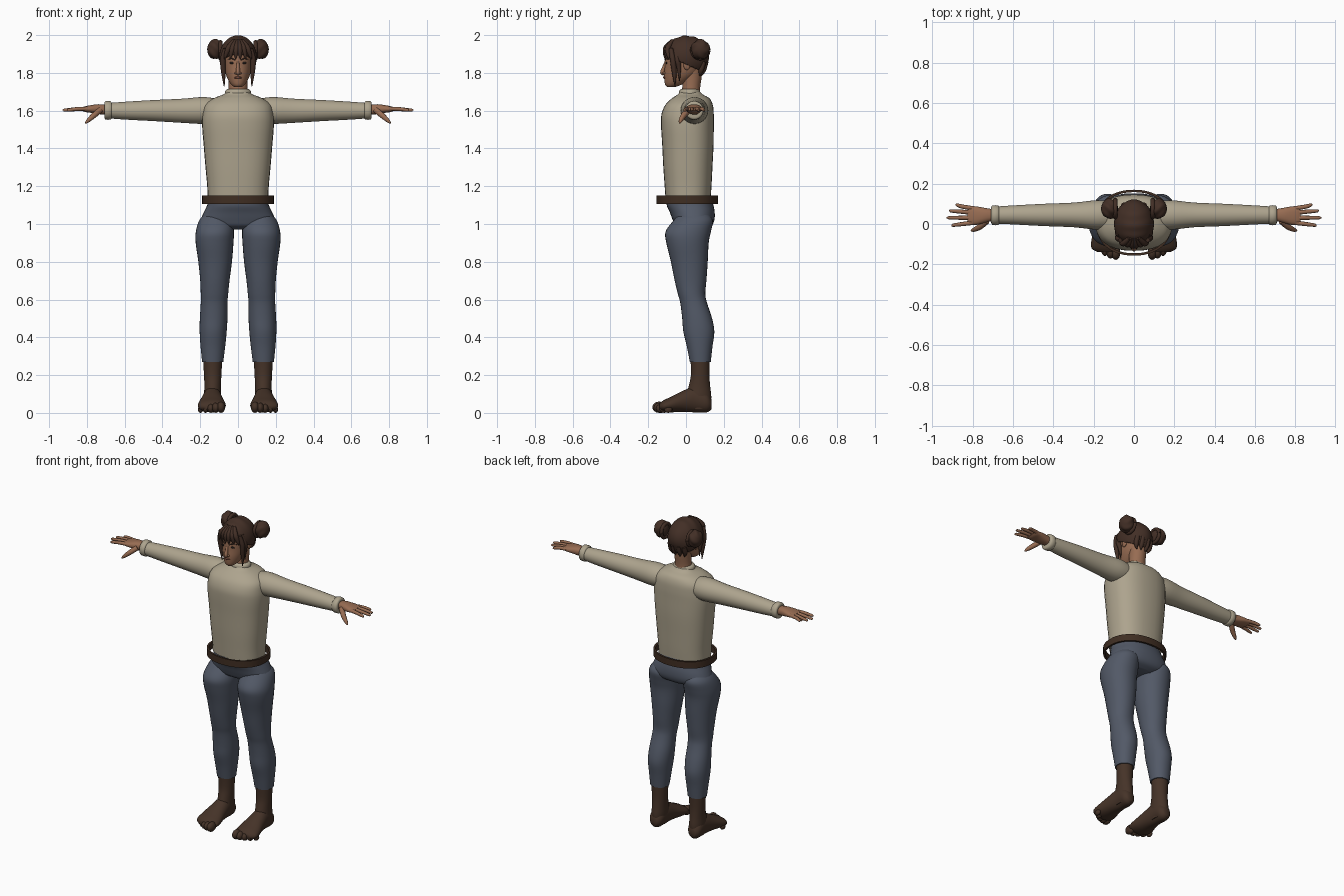
import bpy, bmesh
from math import sin, cos, pi, atan2, radians, copysign
from mathutils import Vector, Matrix

cube = bpy.data.objects.get("Cube")
if cube:
    bpy.data.objects.remove(cube, do_unlink=True)


def material(name, *rgb):
    mat = bpy.data.materials.new(name)
    mat.use_nodes = True
    colour = (*rgb, 1)
    mat.diffuse_color = colour
    bsdf = mat.node_tree.nodes["Principled BSDF"]
    bsdf.inputs["Base Color"].default_value = colour
    bsdf.inputs["Roughness"].default_value = 0.8
    return mat


WOOL = material("cream wool", .42, .37, .27)
DENIM = material("slate denim", .085, .1, .135)
BOOT = material("boot brown", .06, .033, .021)
BELT = material("belt brown", .05, .027, .016)
SKIN = material("skin", .31, .15, .085)
HAIR = material("dark brown hair", .055, .028, .019)
LIP = material("lips", .2, .075, .05)
EYE = material("dark eye", .02, .014, .012)


def finish(name, bm, mat, mirror):
    """Turn a bmesh into a smooth shaded object, optionally mirrored in x."""
    bmesh.ops.remove_doubles(bm, verts=bm.verts, dist=.00005)
    bmesh.ops.recalc_face_normals(bm, faces=bm.faces)
    mesh = bpy.data.meshes.new(name)
    bm.to_mesh(mesh)
    bm.free()
    mesh.materials.append(mat)
    obj = bpy.data.objects.new(name, mesh)
    bpy.context.collection.objects.link(obj)
    bpy.ops.object.select_all(action="DESELECT")
    obj.select_set(True)
    bpy.context.view_layer.objects.active = obj
    bpy.ops.object.shade_smooth_by_angle(angle=radians(50))
    if mirror:
        obj.modifiers.new("Mirror", "MIRROR").use_mirror_merge = False
    return obj


def smooth_rows(rows, steps):
    """Catmull-Rom interpolation between rows of numbers."""
    out = []
    last = len(rows) - 1
    for i in range(last):
        a, b, c, d = (rows[max(0, min(last, i + k))] for k in (-1, 0, 1, 2))
        for s in range(steps):
            t = s / steps
            out.append([q + t / 2 * (r - p + t * (2*p - 5*q + 4*r - w + t * (3*q - p - 3*r + w)))
                        for p, q, r, w in zip(a, b, c, d)])
    return out + [list(rows[-1])]


def skin_rings(name, rings, mat, mirror, cap=True):
    bm = bmesh.new()
    loops = [[bm.verts.new(p) for p in ring] for ring in rings]
    n = len(loops[0])
    for lower, upper in zip(loops, loops[1:]):
        for i in range(n):
            j = (i + 1) % n
            bm.faces.new((lower[i], lower[j], upper[j], upper[i]))
    if cap:
        bm.faces.new(loops[0])
        bm.faces.new(loops[-1])
    return finish(name, bm, mat, mirror)


def loft(name, rows, mat, axis="z", mirror=False, power=2.0, steps=4, cap=True, n=32):
    """Rows are (position, a min, a max, b min, b max) along the axis."""
    place = {"x": lambda t, a, b: (t, a, b), "y": lambda t, a, b: (a, t, b),
             "z": lambda t, a, b: (a, b, t)}[axis]
    rings = []
    for t, a0, a1, b0, b1 in smooth_rows(rows, steps):
        ring = []
        for i in range(n):
            c, s = cos(2 * pi * i / n), sin(2 * pi * i / n)
            c, s = (copysign(abs(v) ** (2 / power), v) for v in (c, s))
            ring.append(place(t, (a0 + a1 + c * (a1 - a0)) / 2, (b0 + b1 + s * (b1 - b0)) / 2))
        rings.append(ring)
    return skin_rings(name, rings, mat, mirror, cap)


def trunk(name, rows, mat, **options):
    """Symmetric loft: rows are (z, half width, y min, y max)."""
    return loft(name, [(z, -w, w, y0, y1) for z, w, y0, y1 in rows], mat, **options)


def tube(name, path, mat, mirror=False, n=10):
    """Tapered tube through (x, y, z, radius) points."""
    rows = smooth_rows(path, 5)
    pts = [Vector(r[:3]) for r in rows]
    rings = []
    for i, row in enumerate(rows):
        way = pts[min(i + 1, len(pts) - 1)] - pts[max(i - 1, 0)]
        side = way.cross(Vector((.3, 1, .2))).normalized()
        up = way.cross(side).normalized()
        rings.append([pts[i] + row[3] * (cos(2 * pi * k / n) * side + sin(2 * pi * k / n) * up)
                      for k in range(n)])
    return skin_rings(name, rings, mat, mirror)


def blob(name, centre, radii, mat, mirror=False, ripple=None, cut=None, detail=24):
    """Ellipsoid with optional surface ripple and one cutting plane."""
    bm = bmesh.new()
    bmesh.ops.create_uvsphere(bm, u_segments=detail, v_segments=detail // 2, radius=1)
    if ripple:
        for v in bm.verts:
            v.co *= 1 + ripple(v.co)
    bm.transform(Matrix.Translation(centre) @ Matrix.Diagonal((*radii, 1)))
    if cut:
        bmesh.ops.bisect_plane(bm, geom=bm.verts[:] + bm.edges[:] + bm.faces[:],
                               plane_co=cut[0], plane_no=cut[1], clear_inner=True)
    return finish(name, bm, mat, mirror)


# Sweater
trunk("sweater_body", [
    (1.13, .16, -.108, .13), (1.2, .163, -.113, .135), (1.3, .172, -.12, .14),
    (1.42, .182, -.126, .146), (1.52, .19, -.132, .147), (1.58, .188, -.13, .147),
    (1.63, .175, -.11, .142), (1.665, .13, -.075, .125), (1.685, .08, -.045, .09),
    (1.7, .06, -.032, .075)], WOOL, power=2.4)
loft("sleeve", [
    (.1, -.02, .11, 1.54, 1.66), (.18, -.028, .118, 1.53, 1.672), (.3, -.016, .106, 1.536, 1.663),
    (.45, -.01, .1, 1.545, 1.656), (.6, -.002, .092, 1.553, 1.647),
    (.69, .002, .086, 1.56, 1.64)], WOOL, axis="x", mirror=True)
loft("cuff", [(.668, .004, .084, 1.562, 1.64), (.674, -.005, .092, 1.553, 1.65),
              (.702, -.005, .092, 1.553, 1.65), (.708, .006, .082, 1.565, 1.638)],
     WOOL, axis="x", mirror=True, steps=2)
trunk("collar", [(1.675, .066, -.035, .078), (1.685, .07, -.038, .078),
                 (1.705, .067, -.036, .074), (1.714, .056, -.026, .068)], WOOL, steps=3)

# Belt: a loose closed band
outer, inner = (.19, -.157, .17), (.178, -.145, .158)
low, high = 1.107, 1.15
trunk("belt", [(low, *outer), (high, *outer), (high, *inner), (low, *inner), (low, *outer)],
      BELT, power=2.2, steps=1, cap=False, n=48)

# Trousers
trunk("trouser_hips", [
    (1.14, .155, -.1, .13), (1.1, .163, -.102, .145), (1.06, .182, -.085, .152),
    (1.02, .195, -.07, .15), (.99, .17, -.055, .135), (.97, .09, -.02, .1)], DENIM, power=2.3)
loft("trouser_leg", [
    (1.06, .07, .17, -.03, .11), (1.02, .03, .205, -.065, .142), (.96, .022, .223, -.108, .132),
    (.9, .024, .224, -.104, .12), (.8, .032, .21, -.08, .115), (.7, .045, .2, -.06, .108),
    (.63, .052, .197, -.043, .102), (.58, .056, .197, -.03, .112), (.5, .056, .202, -.02, .138),
    (.43, .06, .203, -.014, .15), (.35, .068, .198, .005, .14),
    (.27, .078, .19, .02, .131)], DENIM, mirror=True, power=2.1)

# Boots with toes
loft("boot_shaft", [
    (.285, .083, .185, .024, .126), (.2, .088, .18, .026, .124), (.14, .09, .178, .014, .128),
    (.08, .09, .18, .0, .134), (.02, .1, .172, .01, .125)], BOOT, mirror=True)
loft("foot", [
    (.135, .115, .16, .02, .07), (.11, .094, .18, .003, .11), (.05, .088, .184, .003, .14),
    (-.02, .078, .197, .005, .115), (-.08, .066, .211, .003, .085),
    (-.12, .066, .21, .005, .066), (-.14, .08, .18, .015, .05)], BOOT, axis="y", mirror=True)
for i in range(5):
    r = .03 - .003 * i
    blob("toe", (.09 + .027 * i, -.142 + .003 * i * i, r), (r * .75, r * 1.2, r),
         BOOT, mirror=True, detail=16)

# Hands
loft("palm", [
    (.69, .018, .072, 1.578, 1.63), (.74, .006, .08, 1.582, 1.634), (.78, -.004, .087, 1.589, 1.629),
    (.81, -.004, .088, 1.593, 1.623), (.825, .004, .082, 1.6, 1.618)],
     SKIN, axis="x", mirror=True, power=2.4, n=20)
for name, y, spread, tip in [("index_finger", .006, -.012, .905), ("middle_finger", .031, .0, .925),
                             ("ring_finger", .056, .009, .915), ("little_finger", .078, .016, .885)]:
    tube(name, [(.8, y, 1.61, .011), (.85, y + spread / 2, 1.609, .0105),
                (tip - .008, y + spread, 1.603, .008), (tip, y + spread, 1.602, .003)],
         SKIN, mirror=True)
tube("thumb", [(.73, .015, 1.603, .016), (.765, -.014, 1.573, .015),
               (.795, -.029, 1.546, .01), (.808, -.034, 1.533, .003)], SKIN, mirror=True)

# Neck and head
trunk("neck", [(1.66, .055, -.028, .075), (1.72, .05, -.02, .075), (1.78, .05, -.02, .083),
               (1.85, .055, -.02, .09)], SKIN)
trunk("head", [
    (1.724, .018, -.098, -.06), (1.735, .033, -.109, -.03), (1.755, .048, -.114, .01),
    (1.79, .064, -.116, .06), (1.83, .073, -.113, .085), (1.88, .078, -.11, .098),
    (1.93, .074, -.098, .092), (1.965, .05, -.06, .06)], SKIN)
tube("nose", [(0, -.106, 1.862, .006), (0, -.117, 1.83, .009), (0, -.124, 1.803, .0125),
              (0, -.116, 1.792, .007)], SKIN)
blob("nostril", (.011, -.115, 1.799), (.008, .009, .007), SKIN, mirror=True, detail=12)
blob("ear", (.077, .005, 1.845), (.009, .019, .03), SKIN, mirror=True, detail=16)
tube("lips", [(-.023, -.108, 1.774, .002), (0, -.116, 1.776, .006), (.023, -.108, 1.774, .002)], LIP)
blob("eye", (.032, -.103, 1.853), (.014, .004, .006), EYE, mirror=True, detail=16)
tube("eyebrow", [(.013, -.111, 1.868, .003), (.034, -.105, 1.876, .0035),
                 (.054, -.087, 1.872, .0015)], HAIR, mirror=True)

# Hair: ridged cap, buns, fringe and side locks
cap = blob("hair_cap", (0, .002, 1.883), (.099, .119, .114), HAIR, detail=64,
           ripple=lambda p: .022 * sin(13 * p.y + 3 * p.z) * (1 - abs(p.x)),
           cut=((0, 0, 1.845), (0, .45, 1)))
shell = cap.modifiers.new("Thickness", "SOLIDIFY")
shell.thickness, shell.offset = .02, -1
blob("hair_bun", (.121, .076, 1.925), (.042, .049, .052), HAIR, mirror=True, detail=40,
     ripple=lambda p: .06 * sin(5 * atan2(p.z, p.y) + 4 * p.x) * (1 - p.x * p.x))
tube("bun_wrap", [(.093, .076 + .043 * cos(k * pi / 6), 1.92 + .043 * sin(k * pi / 6), .011)
                  for k in range(13)], HAIR, mirror=True)
for x in (.01, .033, .057):
    tube("fringe_strand", [(x * .4, -.07, 1.972, .01), (x * .85, -.106 + x * .2, 1.935, .015),
                           (x * 1.1, -.114 + x * .35, 1.9, .011),
                           (x * 1.25, -.114 + x * .4, 1.872, .002)], HAIR, mirror=True)
for shift, drop in [(0, 0), (.024, .03)]:
    tube("side_lock", [(.068, -.08 + shift, 1.93, .011), (.08, -.07 + shift, 1.87, .015),
                       (.077, -.062 + shift, 1.8 + drop, .012),
                       (.073, -.058 + shift, 1.728 + drop, .002)], HAIR, mirror=True)
for x in (.02, .05):
    tube("nape_strand", [(x, .112 - x * .4, 1.86, .015), (x, .1 - x * .4, 1.815, .014),
                         (x * .8, .088 - x * .3, 1.785, .003)], HAIR, mirror=True)
